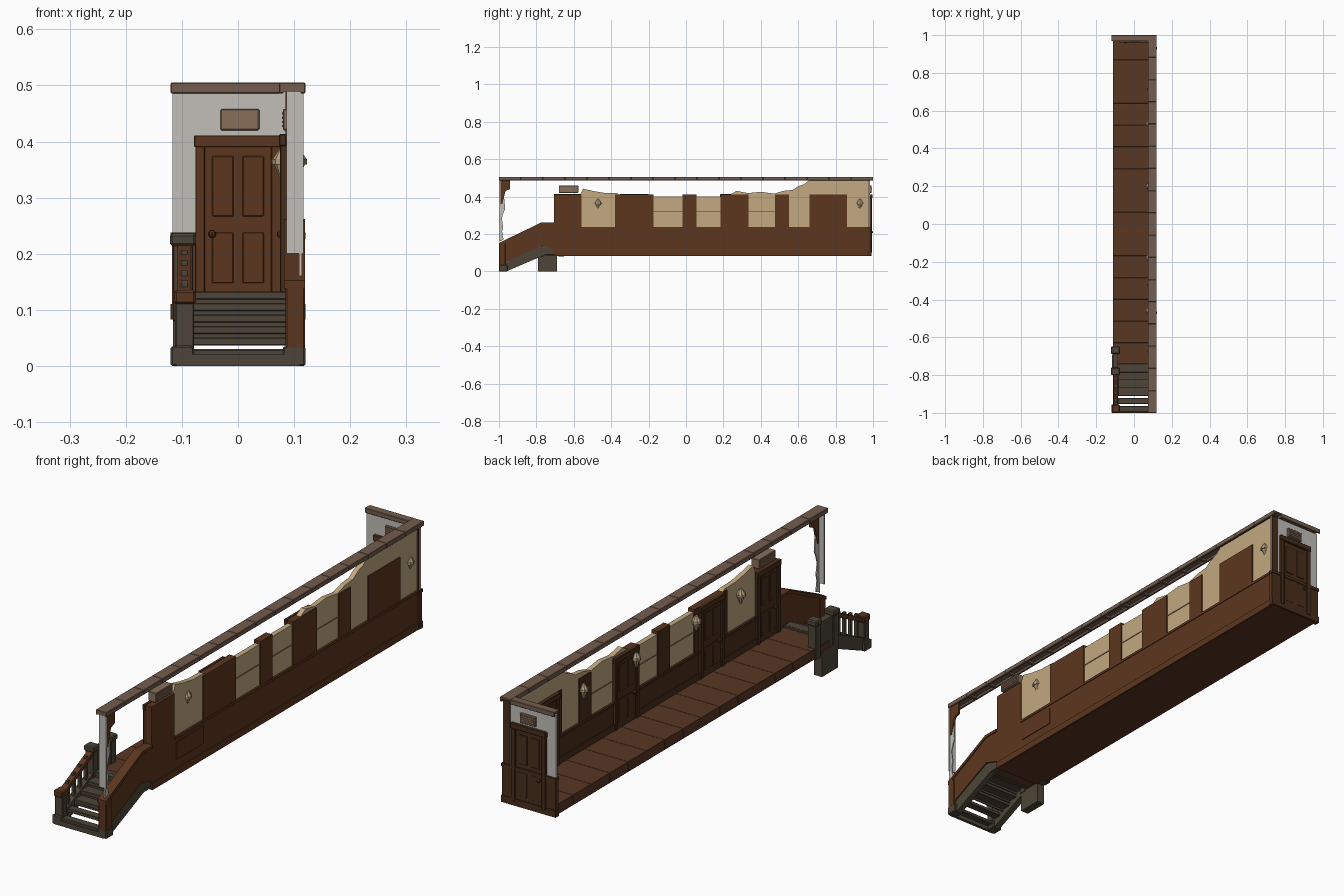
import bpy, bmesh, math, random
from mathutils import Vector

random.seed(4)


def mat(name, r, g, b):
    m = bpy.data.materials.new(name)
    lin = [((c / 255 + 0.055) / 1.055) ** 2.4 for c in (r, g, b)]
    m.diffuse_color = (*lin, 1)
    return m


BROWN = mat("wood_brown", 92, 54, 31)
DARK = mat("dark_wood", 72, 45, 27)
FLOOR = mat("floor_brown", 88, 55, 36)
STONE = mat("stair_grey_brown", 78, 69, 56)
TRIM = mat("trim_taupe", 116, 93, 78)
CREAM = mat("plaster_cream", 194, 168, 128)
GREY = mat("plaster_grey", 194, 191, 186)
LAMP = mat("lamp_tan", 178, 156, 124)
VENT = mat("vent_tan", 138, 112, 92)


def finish(name, bm, m):
    bmesh.ops.recalc_face_normals(bm, faces=bm.faces)
    me = bpy.data.meshes.new(name)
    bm.to_mesh(me)
    bm.free()
    me.materials.append(m)
    ob = bpy.data.objects.new(name, me)
    bpy.context.collection.objects.link(ob)
    return ob


def box(name, x, y, z, m, bevel=0):
    bm = bmesh.new()
    bmesh.ops.create_cube(bm, size=1)
    for v in bm.verts:
        v.co = Vector([(a + b) / 2 + c * (b - a) for (a, b), c in zip((x, y, z), v.co)])
    if bevel:
        bmesh.ops.bevel(bm, geom=bm.edges[:], offset=bevel, segments=1, affect='EDGES')
    return finish(name, bm, m)


def side_profile(name, pts, x0, x1, m):
    """Extrude a (y, z) outline along x."""
    bm = bmesh.new()
    f = bm.faces.new([bm.verts.new((x0, y, z)) for y, z in pts])
    r = bmesh.ops.extrude_face_region(bm, geom=[f])
    for v in r["geom"]:
        if isinstance(v, bmesh.types.BMVert):
            v.co.x = x1
    return finish(name, bm, m)


def cone(name, c, r1, r2, h, m, n=8):
    bm = bmesh.new()
    bmesh.ops.create_cone(bm, cap_ends=True, segments=n, radius1=r1, radius2=r2, depth=h)
    bmesh.ops.translate(bm, verts=bm.verts, vec=c)
    return finish(name, bm, m)


def ball(name, c, r, m):
    bm = bmesh.new()
    bmesh.ops.create_uvsphere(bm, u_segments=8, v_segments=6, radius=r)
    bmesh.ops.translate(bm, verts=bm.verts, vec=c)
    return finish(name, bm, m)


# floor boards
N = 15
Y0, Y1 = -0.745, 0.985
step = (Y1 - Y0) / N
for i in range(N):
    a = Y0 + i * step
    box("floor_board", (-0.112, 0.09), (a, a + step), (0.085, 0.125), FLOOR, 0.001)
box("floor_underside", (-0.108, 0.11), (-0.70, 0.985), (0.082, 0.09), BROWN)

# long plaster wall with a broken top edge
top = [(0.98, 0.488), (0.66, 0.488), (0.63, 0.465), (0.60, 0.455), (0.57, 0.435), (0.52, 0.43),
       (0.47, 0.415), (0.40, 0.425), (0.33, 0.418), (0.27, 0.43), (0.22, 0.40), (-0.34, 0.40),
       (-0.37, 0.418), (-0.44, 0.42), (-0.50, 0.43), (-0.55, 0.442), (-0.57, 0.40), (-0.70, 0.40)]
side_profile("broken_plaster_wall", [(-0.70, 0.1), (0.98, 0.1)] + top, 0.089, 0.109, CREAM)

# wainscot, baseboard and rail on both faces
box("wainscot", (0.086, 0.113), (-0.705, 0.985), (0.085, 0.235), BROWN)
box("inner_wainscot", (0.084, 0.09), (-0.705, 0.975), (0.12, 0.236), DARK)
box("baseboard", (0.09, 0.117), (-0.705, 0.99), (0.083, 0.11), BROWN)
box("inner_baseboard", (0.08, 0.09), (-0.705, 0.975), (0.12, 0.15), DARK)
box("chair_rail", (0.09, 0.116), (-0.56, 0.987), (0.228, 0.238), BROWN)
box("inner_chair_rail", (0.08, 0.09), (-0.705, 0.975), (0.228, 0.238), DARK)
box("wainscot_panel", (0.09, 0.116), (-0.55, -0.38), (0.145, 0.215), BROWN)

# brown wall bays
bays = [(-0.705, -0.56), (-0.38, -0.175), (-0.02, 0.055), (0.185, 0.335), (0.475, 0.55), (0.66, 0.86)]
for a, b in bays:
    box("wood_bay", (0.09, 0.113), (a, b), (0.23, 0.412), BROWN)
    box("inner_wood_bay", (0.084, 0.09), (a, b), (0.23, 0.412), DARK)
box("corner_post", (0.085, 0.114), (0.972, 0.985), (0.09, 0.488), DARK)
for a, b in [(-0.175, -0.02), (0.055, 0.185), (0.335, 0.475)]:
    box("window_bar", (0.087, 0.111), (a, b), (0.318, 0.323), VENT)


def door(to_world, w, z0, z1, m):
    """Door in local coordinates: u across, d outward, z up."""
    def part(name, u, d, z):
        p, q = to_world(u[0], d[0]), to_world(u[1], d[1])
        box(name, *[tuple(sorted((p[i], q[i]))) for i in (0, 1)], z, m, 0.0015)
    h = w / 2
    part("door_leaf", (-h, h), (0, 0.004), (z0, z1))
    for s in (-1, 1):
        e = sorted((s * h, s * (h - 0.017)))
        part("door_jamb", e, (0, 0.011), (z0, z1))
        for za, zb in ((0.08, 0.4), (0.5, 0.88)):
            e = sorted((s * 0.008, s * (h - 0.03)))
            part("door_panel", e, (0, 0.0065), (z0 + za * (z1 - z0), z0 + zb * (z1 - z0)))
    part("door_lintel", (-h - 0.002, h + 0.002), (0, 0.013), (z1 - 0.018, z1 + 0.003))
    x, y = to_world(-h + 0.03, 0.01)
    ball("door_knob", (x, y, z0 + 0.11), 0.007, DARK)


# doors on the inside of the long wall
for a, b in (bays[0], bays[1], bays[3], bays[5]):
    c = (a + b) / 2
    door(lambda u, d, c=c: (0.086 - d, c + u), min(b - a, 0.15), 0.125, 0.41, DARK)

# end wall with wainscot and a door on each side
box("end_wall", (-0.117, 0.117), (0.976, 0.984), (0.09, 0.488), GREY)
box("end_wainscot", (-0.118, 0.118), (0.972, 0.98), (0.083, 0.232), BROWN)
box("end_wainscot_back", (-0.118, 0.118), (0.98, 0.989), (0.083, 0.232), DARK)
box("end_chair_rail", (-0.12, 0.12), (0.970, 0.992), (0.226, 0.238), DARK)
box("end_baseboard", (-0.12, 0.12), (0.970, 0.992), (0.083, 0.11), DARK)
door(lambda u, d: (u, 0.973 - d), 0.152, 0.125, 0.408, BROWN)
door(lambda u, d: (u, 0.983 + d), 0.152, 0.10, 0.408, DARK)


# slatted vents above two doors
def vent(x, y, along_x):
    box("vent_frame", x, y, (0.42, 0.458), VENT, 0.002)
    for k in range(4):
        z = 0.4255 + k * 0.0075
        g = 0.002
        xs = (x[0] + 0.006, x[1] - 0.006) if along_x else (x[0] - g, x[1] + g)
        ys = (y[0] - g, y[1] + g) if along_x else (y[0] + 0.006, y[1] - 0.006)
        box("vent_slat", xs, ys, (z, z + 0.004), VENT)


vent((-0.031, 0.038), (0.968, 0.993), True)
vent((0.08, 0.115), (-0.68, -0.575), False)


# top moulding, hollow underneath, in short sections
def moulding(a, b, n, along_y):
    s = (b - a) / n
    for i in range(n):
        p, q = a + i * s, a + (i + 1) * s
        for u, v, z0 in ((0, 1, 0.496), (0, 0.18, 0.486), (0.82, 1, 0.486)):
            if along_y:
                box("top_moulding", (0.073 + u * 0.047, 0.073 + v * 0.047), (p, q), (z0, 0.505), TRIM, 0.0015)
            else:
                box("end_moulding", (p, q), (0.968 + u * 0.032, 0.968 + v * 0.032), (z0, 0.505), TRIM, 0.0015)
        if along_y:
            box("moulding_rib", (0.075, 0.117), (p, p + 0.012), (0.488, 0.5), TRIM)


moulding(-1.0, 1.0, 17, True)
moulding(-0.12, 0.075, 1, False)

# wall lamps
for x, y in ((0.08, -0.46), (0.08, -0.18), (0.08, 0.2), (0.08, 0.53), (0.104, -0.47), (0.104, 0.93)):
    cone("lamp_bowl", (x, y, 0.347), 0.006, 0.015, 0.024, LAMP)
    cone("lamp_rim", (x, y, 0.364), 0.019, 0.019, 0.01, LAMP)
    cone("lamp_top", (x, y, 0.378), 0.018, 0.006, 0.018, LAMP)
    ball("lamp_tip", (x, y, 0.333), 0.005, LAMP)

# stairs: lowest treads open, upper ones with risers
S = 6
for i in range(S):
    y = -0.995 + i * 0.042
    z = 0.03 + i * 0.0205
    box("stair_tread", (-0.085, 0.09), (y, y + (0.032 if i < 2 else 0.046)), (z - 0.014, z), STONE, 0.002)
    if i > 1:
        box("stair_riser", (-0.085, 0.09), (y + 0.003, y + 0.008), (z - 0.022, z - 0.005), STONE)
box("stair_foot", (-0.085, 0.09), (-1.0, -0.988), (0.0, 0.02), STONE)
box("top_riser", (-0.085, 0.09), (-0.76, -0.745), (0.085, 0.133), STONE)

# stair sides
slope = [(-1, 0), (-0.96, 0), (-0.75, 0.09), (-0.705, 0.09), (-0.705, 0.135), (-0.78, 0.135), (-1, 0.033)]
side_profile("left_stringer", slope, -0.11, -0.084, STONE)
side_profile("right_stringer", slope, 0.086, 0.11, STONE)
side_profile("right_stair_panel", [(-0.998, 0.035), (-0.96, 0.052), (-0.77, 0.138), (-0.705, 0.115), (-0.705, 0.255),
                                   (-0.77, 0.255), (-0.998, 0.145)], 0.087, 0.115, BROWN)
side_profile("right_stair_rail", [(-1, 0.138), (-0.77, 0.25), (-0.705, 0.25), (-0.705, 0.262), (-0.772, 0.262),
                                  (-1, 0.152)], 0.082, 0.119, BROWN)

# lower newels
for x in ((-0.12, -0.078), (0.08, 0.12)):
    box("newel_base", x, (-1.0, -0.955), (0, 0.035), STONE, 0.003)
box("newel_post", (-0.112, -0.078), (-0.993, -0.963), (0.03, 0.115), STONE, 0.002)
box("newel_cap", (-0.114, -0.075), (-1.0, -0.957), (0.11, 0.135), BROWN, 0.004)
box("right_newel", (0.085, 0.119), (-1.0, -0.965), (0.03, 0.15), BROWN, 0.002)

# landing pier and upper newels on the left
box("landing_pier", (-0.116, -0.082), (-0.79, -0.69), (0, 0.1), STONE)
box("landing_panel", (-0.11, -0.084), (-0.78, -0.665), (0.09, 0.215), STONE)
for y in (-0.78, -0.668):
    box("upper_newel", (-0.116, -0.08), (y - 0.016, y + 0.016), (0.08, 0.22), STONE, 0.002)
    box("upper_newel_cap", (-0.121, -0.075), (y - 0.02, y + 0.02), (0.214, 0.236), STONE, 0.004)
side_profile("hand_rail", [(-0.97, 0.108), (-0.785, 0.202), (-0.785, 0.22), (-0.97, 0.126)], -0.108, -0.084, BROWN)
for i in range(4):
    y = -0.935 + i * 0.038
    z = 0.045 + (y + 0.985) * 0.47
    box("baluster", (-0.102, -0.09), (y - 0.006, y + 0.006), (z - 0.01, z + 0.085), STONE)

# ragged remnant of the wall at the front corner
box("front_wall_end", (0.086, 0.117), (-0.998, -0.992), (0.20, 0.488), GREY)
rag = [(-0.998, 0.16), (-0.975, 0.17)]
rag += [(-0.985 + random.uniform(0, 0.02), 0.19 + i * 0.024) for i in range(10)]
side_profile("ragged_strip", rag + [(-0.975, 0.43), (-0.998, 0.43)], 0.109, 0.114, GREY)
side_profile("ragged_wood_scrap", [(-0.991, 0.36), (-0.982, 0.36), (-0.965, 0.43), (-0.94, 0.44), (-0.94, 0.486),
                                   (-0.991, 0.486)], 0.107, 0.116, BROWN)
